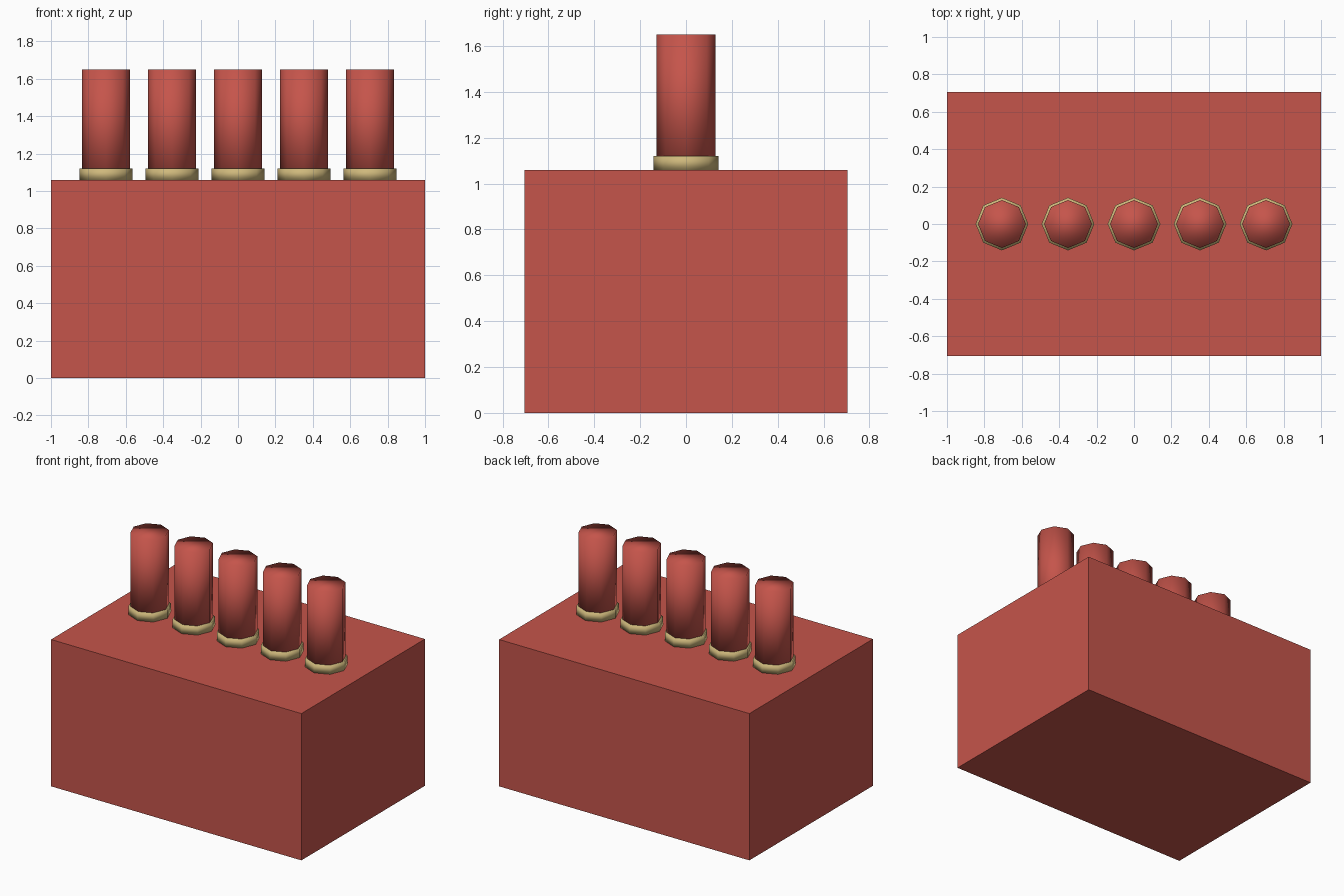
import bpy
import math

if "Cube" in bpy.data.objects:
    bpy.data.objects.remove(bpy.data.objects["Cube"])


def material(name, color):
    m = bpy.data.materials.new(name)
    m.diffuse_color = color
    m.use_nodes = True
    m.node_tree.nodes["Principled BSDF"].inputs["Base Color"].default_value = m.diffuse_color
    return m


RED = material("red", (0.56, 0.09, 0.07, 1))
TAN = material("tan", (0.62, 0.48, 0.2, 1))


def post(name, x, radius, z0, z1, mat):
    # Eight-sided, smooth shaded prism with a corner on each axis
    bpy.ops.mesh.primitive_cylinder_add(
        vertices=8, radius=radius, depth=z1 - z0, location=(x, 0, (z0 + z1) / 2))
    ob = bpy.context.object
    ob.name = name
    ob.data.materials.append(mat)
    bpy.ops.object.shade_smooth()


# Main block
bpy.ops.mesh.primitive_cube_add(size=1, location=(0, 0, 0.53))
block = bpy.context.object
block.name = "block"
block.scale = (2, 1.41, 1.06)
block.data.materials.append(RED)

# Row of five studs, each standing in a collar
for i in range(5):
    x = (i - 2) * 0.353
    post(f"collar_{i + 1}", x, 0.141, 1.06, 1.12, TAN)
    post(f"stud_{i + 1}", x, 0.128, 1.06, 1.65, RED)
